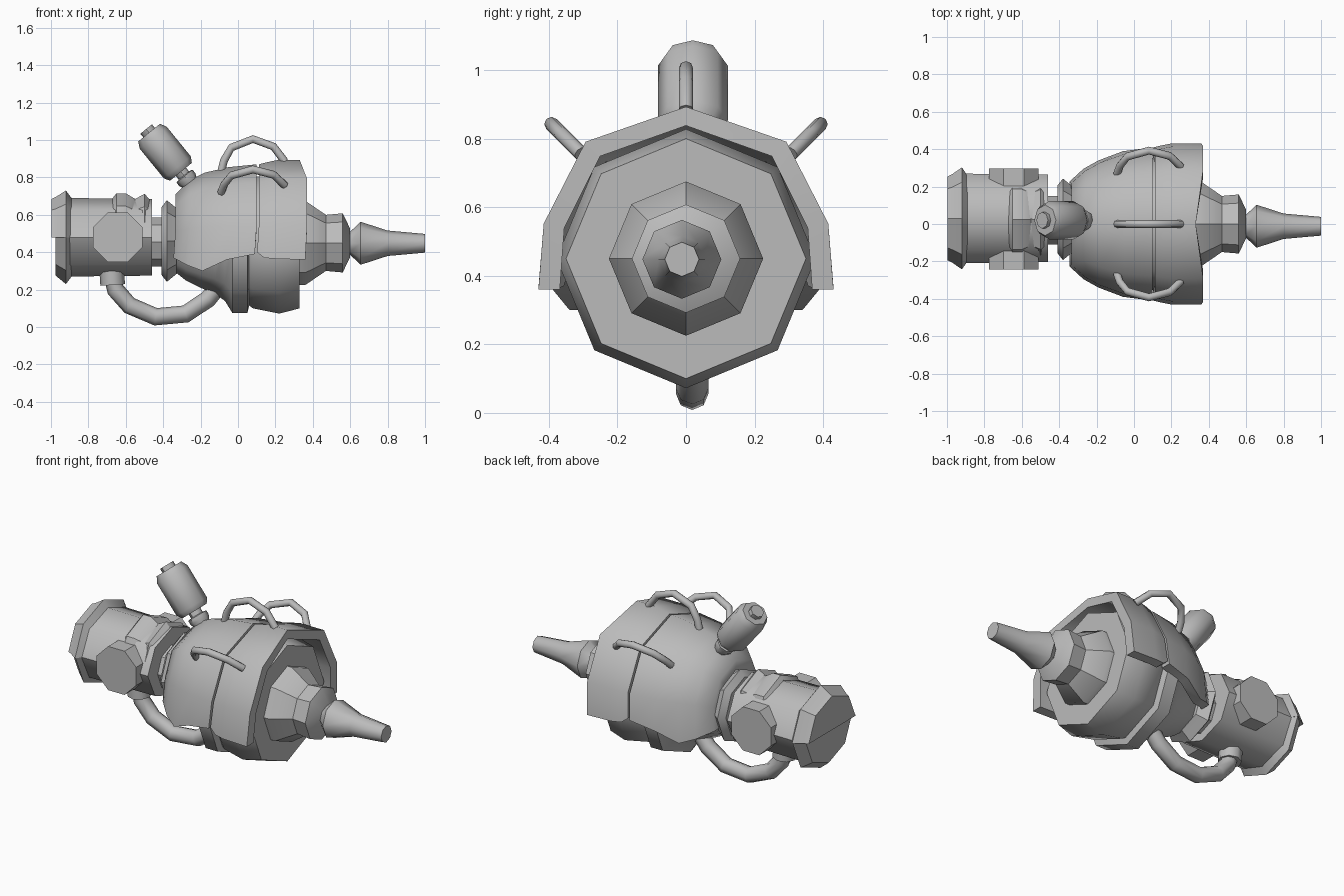
import bpy, bmesh, math
from mathutils import Vector, Matrix

if "Cube" in bpy.data.objects:
    bpy.data.objects.remove(bpy.data.objects["Cube"])

grey = bpy.data.materials.new("grey metal")
grey.diffuse_color = (0.5, 0.5, 0.5, 1)
grey.use_nodes = True
grey.node_tree.nodes["Principled BSDF"].inputs["Base Color"].default_value = grey.diffuse_color
AXIS = 0.45  # height of the main axis


def finish(name, bm, sharp=40):
    bmesh.ops.remove_doubles(bm, verts=bm.verts, dist=0.0005)
    bmesh.ops.recalc_face_normals(bm, faces=bm.faces)
    for f in bm.faces:
        f.smooth = True
    for e in bm.edges:
        if e.is_manifold and e.calc_face_angle(0) > math.radians(sharp):
            e.smooth = False
    me = bpy.data.meshes.new(name)
    bm.to_mesh(me)
    bm.free()
    me.materials.append(grey)
    ob = bpy.data.objects.new(name, me)
    bpy.context.collection.objects.link(ob)
    return ob


def lathe(name, profile, y=0, z=AXIS, sy=1, start=0, steps=8, turn=0, sharp=40, matrix=None):
    """Eight-sided turning along x; profile is (x, radius). Fewer steps give a capped part turn."""
    bm = bmesh.new()
    pts = [(profile[0][0], 0)] + profile + [(profile[-1][0], 0)]
    rows = []
    for i in range(steps + 1):
        a = math.radians(start + turn + 45 * i)
        rows.append([bm.verts.new((x, r * math.sin(a) * sy, r * math.cos(a))) for x, r in pts])
    for a, b in zip(rows, rows[1:]):
        for i in range(len(pts) - 1):
            bm.faces.new((a[i], a[i + 1], b[i + 1], b[i]))
    if steps < 8:
        bm.faces.new(rows[0])
        bm.faces.new(rows[-1])
    bmesh.ops.dissolve_degenerate(bm, dist=0.0002, edges=bm.edges)
    bmesh.ops.transform(bm, matrix=matrix or Matrix.Translation((0, y, z)), verts=bm.verts)
    return finish(name, bm, sharp)


def tube(name, path, radius, matrix=Matrix(), sides=8):
    """Pipe following points that lie in the xz plane."""
    bm = bmesh.new()
    path = [Vector((x, 0, z)) for x, z in path]
    rings = []
    for i, p in enumerate(path):
        t = (path[min(i + 1, len(path) - 1)] - path[max(i - 1, 0)]).normalized()
        side = Vector((0, 1, 0))
        up = t.cross(side)
        rings.append([bm.verts.new(p + radius * (math.cos(k * math.tau / sides) * side
                      + math.sin(k * math.tau / sides) * up)) for k in range(sides)])
    for a, b in zip(rings, rings[1:]):
        for k in range(sides):
            bm.faces.new((a[k], a[(k + 1) % sides], b[(k + 1) % sides], b[k]))
    bm.faces.new(rings[0])
    bm.faces.new(rings[-1])
    bmesh.ops.transform(bm, matrix=matrix, verts=bm.verts)
    return finish(name, bm, 50)


def shell(name, stations, thickness=0.055):
    """Arched armour; station = (x of crown, x of sides, crown radius, width, bottom z)."""
    bm = bmesh.new()
    rows = []
    for xt, xs, r, w, zb in stations:
        half = [(xs, 0.67 * w, 0.77 * r), (xs, 0.95 * w, 0.23 * r), (xs - 0.01, 0.985 * w, zb - AXIS)]
        arc = [(x, -y, z) for x, y, z in reversed(half)] + [(xt, 0, r)] + half
        rows.append([(Vector(p), Vector((p[0], p[1] * (1 - thickness / w * 1.15),
                     p[2] * (1 - thickness / r) if p[2] > 0 else p[2]))) for p in arc])
    grid = [[[bm.verts.new(v + Vector((0, 0, AXIS))) for v in pair] for pair in row] for row in rows]
    n = len(grid[0])
    for a, b in zip(grid, grid[1:]):
        for layer in (0, 1):
            for i in range(n - 1):
                bm.faces.new((a[i][layer], a[i + 1][layer], b[i + 1][layer], b[i][layer]))
        for i in (0, n - 1):
            bm.faces.new((a[i][0], a[i][1], b[i][1], b[i][0]))
    for row in (grid[0], grid[-1]):
        for i in range(n - 1):
            bm.faces.new((row[i][0], row[i][1], row[i + 1][1], row[i + 1][0]))
    return finish(name, bm, 52)


# Main body, stepped rings and the nose
lathe("body", [(-0.33, 0.16), (-0.28, 0.2), (-0.2, 0.24), (-0.12, 0.275), (-0.07, 0.31), (-0.03, 0.375),
               (0.05, 0.375), (0.06, 0.335), (0.08, 0.35), (0.22, 0.378), (0.33, 0.35)], sharp=46)
lathe("nose_base", [(0.3, 0.225), (0.36, 0.225), (0.47, 0.15), (0.56, 0.158), (0.6, 0.075)], sharp=35)
lathe("nose_tip", [(0.59, 0.06), (0.6, 0.062), (0.655, 0.115), (0.8, 0.068), (1.0, 0.05)],
      y=-0.012, z=0.448, sharp=50)

# Armour halves over the body with a gap between them
shell("rear_shell", [(-0.335, -0.335, 0.26, 0.23, 0.37), (-0.26, -0.26, 0.335, 0.30, 0.33),
                     (-0.18, -0.18, 0.375, 0.345, 0.30), (-0.05, -0.05, 0.405, 0.395, 0.36),
                     (0.1, 0.1, 0.42, 0.415, 0.39)])
shell("front_shell", [(0.112, 0.112, 0.42, 0.415, 0.40), (0.15, 0.15, 0.43, 0.425, 0.37),
                      (0.21, 0.21, 0.443, 0.437, 0.365), (0.33, 0.37, 0.443, 0.437, 0.36)])

# Neck joining the body to the rear drum
lathe("neck", [(-0.5, 0.13), (-0.3, 0.13)], y=0.02, z=0.455)
lathe("neck_ring", [(-0.41, 0.18), (-0.38, 0.218), (-0.34, 0.185), (-0.32, 0.17)], y=0.025, z=0.46, sharp=30)

# Rear drum with flanges, cover and side knobs
lathe("drum", [(-0.92, 0.21), (-0.46, 0.205)], y=0.03, z=0.48, sy=1.14, sharp=50)
lathe("lower_flange", [(-0.975, 0.205), (-0.92, 0.25), (-0.89, 0.21)], y=0.03, z=0.48, sy=1.07,
      start=90, steps=4, sharp=30)
lathe("upper_flange", [(-0.998, 0.205), (-0.975, 0.215), (-0.92, 0.25), (-0.89, 0.21)], y=0.03, z=0.48,
      sy=1.09, start=-90, steps=4, sharp=30)
lathe("drum_cover", [(-0.67, 0.21), (-0.65, 0.235), (-0.6, 0.235), (-0.55, 0.205), (-0.5, 0.232),
                     (-0.46, 0.19)], y=0.025, z=0.48, sy=0.97, start=-90, steps=4, sharp=30)
lathe("side_knobs", [(-0.27, 0.143), (0.27, 0.143)], turn=22.5, sharp=30,
      matrix=Matrix.Translation((-0.643, 0.027, 0.48)) @ Matrix.Rotation(math.radians(90), 4, 'Z'))

# Tilted canister on top
tilt = Vector((-0.175, 0, 0.215)).to_track_quat('X', 'Z').to_matrix().to_4x4()
lathe("canister", [(-0.1, 0.035), (-0.055, 0.055), (-0.03, 0.055), (-0.025, 0.035), (0.0, 0.035),
                   (0.0, 0.075), (0.03, 0.093), (0.235, 0.093), (0.27, 0.075), (0.27, 0.04), (0.295, 0.04)],
      sy=1.1, sharp=47, matrix=Matrix.Translation((-0.305, 0.02, 0.83)) @ tilt)

# Three grab handles fanned around the axis
grip = [(-0.09, 0.38), (-0.075, 0.44), (-0.035, 0.51), (0.08, 0.555), (0.19, 0.515), (0.25, 0.435)]
for name, angle in (("top_handle", 0), ("front_handle", 45), ("back_handle", -45)):
    tube(name, grip, 0.021, Matrix.Translation((0, 0, AXIS)) @ Matrix.Rotation(math.radians(angle), 4, 'X'))

# Hose underneath with its collar
tube("hose", [(-0.67, 0.27), (-0.655, 0.2), (-0.58, 0.115), (-0.44, 0.055), (-0.28, 0.07),
              (-0.16, 0.15), (-0.09, 0.24)], 0.047, Matrix.Translation((0, 0.018, 0)))
tube("hose_collar", [(-0.675, 0.3), (-0.67, 0.225)], 0.066, Matrix.Translation((0, 0.018, 0)))
